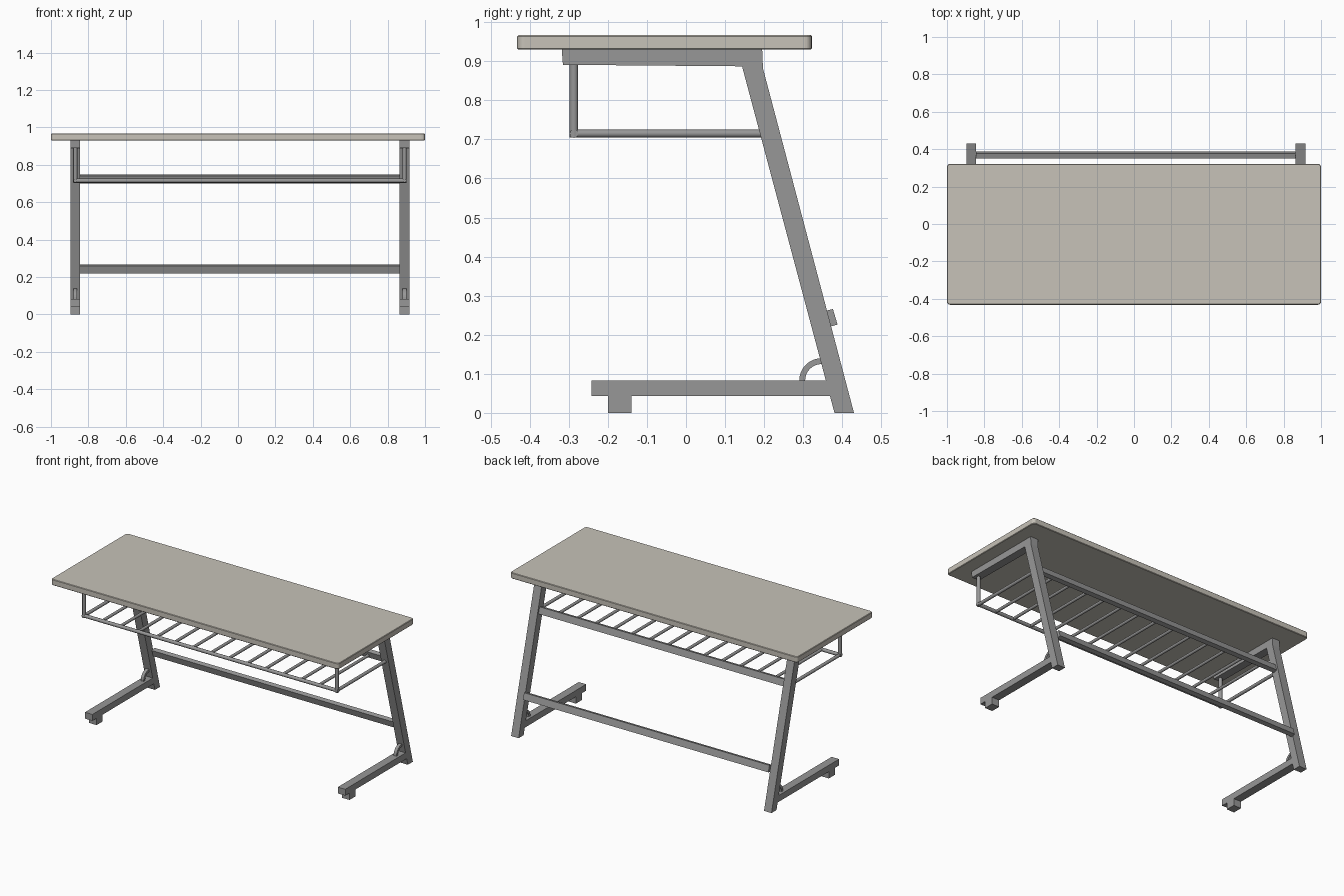
import bpy, bmesh, math
from mathutils import Vector

cube = bpy.data.objects.get("Cube")
if cube:
    bpy.data.objects.remove(cube, do_unlink=True)


def material(name, rgb):
    m = bpy.data.materials.new(name)
    m.use_nodes = True
    m.diffuse_color = (*rgb, 1)
    m.node_tree.nodes["Principled BSDF"].inputs["Base Color"].default_value = (*rgb, 1)
    return m


laminate = material("warm grey laminate", (0.57, 0.54, 0.48))
steel = material("grey steel", (0.31, 0.31, 0.31))


def finish(name, bm, mat):
    bmesh.ops.recalc_face_normals(bm, faces=bm.faces)
    mesh = bpy.data.meshes.new(name)
    bm.to_mesh(mesh)
    bm.free()
    mesh.materials.append(mat)
    obj = bpy.data.objects.new(name, mesh)
    bpy.context.collection.objects.link(obj)
    return obj


def prism(name, profile, x0, x1, mat=steel):
    """Extrude a (y, z) side profile from x0 to x1."""
    bm = bmesh.new()
    face = bm.faces.new([bm.verts.new((x0, y, z)) for y, z in profile])
    ext = bmesh.ops.extrude_face_region(bm, geom=[face])["geom"]
    bmesh.ops.translate(bm, vec=(x1 - x0, 0, 0),
                        verts=[v for v in ext if isinstance(v, bmesh.types.BMVert)])
    return finish(name, bm, mat)


def rect(y0, y1, z0, z1):
    return [(y0, z0), (y1, z0), (y1, z1), (y0, z1)]


def rod(name, a, b, r):
    """Round bar between two points."""
    a, b = Vector(a), Vector(b)
    bm = bmesh.new()
    bmesh.ops.create_cone(bm, cap_ends=True, segments=12, radius1=r, radius2=r,
                          depth=(b - a).length)
    rot = (b - a).to_track_quat('Z', 'Y').to_matrix()
    bmesh.ops.rotate(bm, cent=(0, 0, 0), matrix=rot, verts=bm.verts)
    bmesh.ops.translate(bm, vec=(a + b) / 2, verts=bm.verts)
    for f in bm.faces:
        f.smooth = len(f.verts) == 4
    for e in bm.edges:
        e.smooth = all(f.smooth for f in e.link_faces)
    return finish(name, bm, steel)


# Table top with rounded corners and softened rims
top = prism("table_top", rect(-0.432, 0.322, 0.93, 0.967), -1, 1, laminate)
bm = bmesh.new()
bm.from_mesh(top.data)
uprights = [e for e in bm.edges if abs(e.verts[0].co.z - e.verts[1].co.z) > 0.01]
bmesh.ops.bevel(bm, geom=uprights, offset=0.018, segments=4, profile=0.5, affect='EDGES')
rims = [e for e in bm.edges if any(len(f.verts) > 4 for f in e.link_faces)]
bmesh.ops.bevel(bm, geom=rims, offset=0.003, segments=1, affect='EDGES')
bm.to_mesh(top.data)
bm.free()

# Side frames
HALF = 0.026
SIDES = {"right": -0.87, "left": 0.89}
arc = [(0.347 - r * math.cos(t), 0.083 + r * math.sin(t))
       for r, steps in ((0.057, range(9)), (0.042, range(8, -1, -1)))
       for t in (s * math.pi / 16 for s in steps)]
for side, x in SIDES.items():
    prism(side + "_leg", [(0.38, 0), (0.43, 0), (0.197, 0.882), (0.195, 0.93),
                          (0.132, 0.93)], x - HALF, x + HALF)
    prism(side + "_top_arm", [(-0.315, 0.891), (0.16, 0.887), (0.16, 0.93),
                              (-0.318, 0.93)], x - HALF, x + HALF)
    prism(side + "_foot", rect(-0.242, 0.369, 0.043, 0.083), x - HALF, x + HALF)
    prism(side + "_foot_pad", rect(-0.2, -0.14, 0, 0.044), x - HALF, x + HALF)
    prism(side + "_curved_brace", arc, x - 0.01, x + 0.01)
    # Shelf hanger
    rod(side + "_shelf_hanger", (x, -0.287, 0.705), (x, -0.287, 0.895), 0.011)
    rod(side + "_shelf_side_rod", (x, -0.287, 0.715), (x, 0.21, 0.715), 0.01)

# Cross bars between the legs, leaning with them
x0, x1 = SIDES["right"], SIDES["left"]
lower = [(0.35, 0.259), (0.376, 0.266), (0.388, 0.226), (0.362, 0.219)]
upper = [(y - 0.155, z + 0.481) for y, z in lower]
prism("lower_cross_bar", lower, x0 + HALF, x1 - HALF)
prism("upper_cross_bar", upper, x0 + HALF, x1 - HALF)

# Slatted shelf
rod("shelf_front_rod", (x0 - 0.01, -0.287, 0.715), (x1 + 0.01, -0.287, 0.715), 0.011)
COUNT = 13
for i in range(1, COUNT + 1):
    x = x0 + (x1 - x0) * i / (COUNT + 1)
    rod(f"shelf_slat_{i}", (x, -0.287, 0.715), (x, 0.212, 0.715), 0.009)
